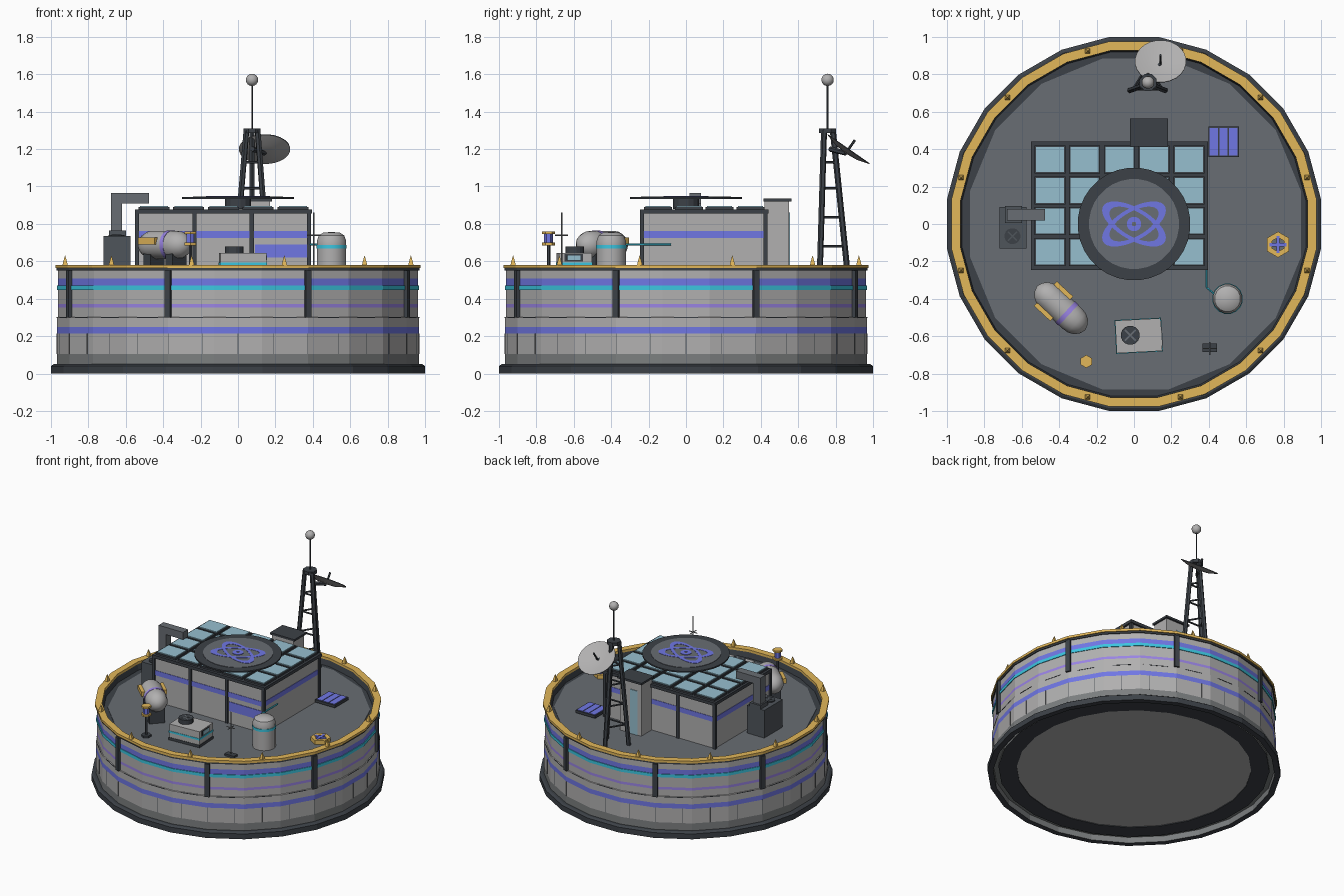
import bpy, bmesh
from math import sin, cos, pi, radians
from mathutils import Vector, Matrix

cube = bpy.data.objects.get("Cube")
if cube:
    bpy.data.objects.remove(cube, do_unlink=True)


def material(name, hex_code):
    rgb = [int(hex_code[i:i + 2], 16) / 255 for i in (0, 2, 4)]
    colour = [((c + 0.055) / 1.055) ** 2.4 for c in rgb] + [1]
    mat = bpy.data.materials.new(name)
    mat.use_nodes = True
    mat.diffuse_color = colour
    mat.node_tree.nodes["Principled BSDF"].inputs["Base Color"].default_value = colour
    return mat


WALL = material("wall grey", "b1b0b0")
DECK = material("deck grey", "686d73")
DARK = material("dark metal", "3c4147")
STEEL = material("steel", "4f555b")
GOLD = material("gold", "e2b75a")
BLUE = material("blue", "7077e4")
PURPLE = material("purple", "9a84e4")
CYAN = material("cyan", "3cc6e0")
GLASS = material("pale glass", "96bfcf")
CONCRETE = material("concrete", "7c7f80")
smooth_parts = []


def finish(name, bm, mats, loc=(0, 0, 0), rot=None):
    bmesh.ops.remove_doubles(bm, verts=bm.verts, dist=1e-5)
    bmesh.ops.recalc_face_normals(bm, faces=bm.faces)
    mesh = bpy.data.meshes.new(name)
    bm.to_mesh(mesh)
    bm.free()
    for mat in mats:
        mesh.materials.append(mat)
    ob = bpy.data.objects.new(name, mesh)
    bpy.context.collection.objects.link(ob)
    ob.matrix_world = Matrix.Translation(loc) @ (rot or Matrix())
    return ob


def lathe(name, profile, mats, n=24, loc=(0, 0, 0), rot=None, smooth=False):
    """Spin a profile of (radius, z); mats is one material or one per band."""
    bm = bmesh.new()
    grow = 1 / cos(pi / n)
    rings = []
    for r, z in profile:
        angles = [(i + 0.5) * 2 * pi / n for i in range(n)]
        rings.append([bm.verts.new((r * grow * cos(a), r * grow * sin(a), z)) for a in angles])
    bands = mats if isinstance(mats, list) else [mats] * (len(profile) - 1)
    slots = list(dict.fromkeys(bands))
    for low, high, mat in zip(rings, rings[1:], bands):
        for i in range(n):
            j = (i + 1) % n
            face = bm.faces.new((low[i], low[j], high[j], high[i]))
            face.material_index = slots.index(mat)
    bmesh.ops.dissolve_degenerate(bm, dist=1e-6, edges=bm.edges)
    ob = finish(name, bm, slots, loc, rot)
    if smooth:
        smooth_parts.append(ob)
    return ob


def disc(name, r, low, high, mat, n=16, x=0, y=0):
    return lathe(name, [(0, low), (r, low), (r, high), (0, high)], mat, n, (x, y, 0))


def ring(name, inner, outer, low, high, mat, n=24, x=0, y=0):
    profile = [(inner, low), (outer, low), (outer, high), (inner, high), (inner, low)]
    return lathe(name, profile, mat, n, (x, y, 0))


def box(name, xs, ys, zs, mat, angle=0):
    """Box from its ranges along x, y and z, turned about its own centre."""
    spans = (xs, ys, zs)
    bm = bmesh.new()
    bmesh.ops.create_cube(bm, size=1)
    bmesh.ops.scale(bm, vec=[b - a for a, b in spans], verts=bm.verts)
    centre = [(a + b) / 2 for a, b in spans]
    return finish(name, bm, [mat], centre, Matrix.Rotation(angle, 4, 'Z'))


def wall_plate(name, degrees, reach, width, depth, zs, mat):
    """Upright plate facing outwards at an angle around the wall."""
    a = radians(degrees)
    ob = box(name, (-width / 2, width / 2), (-depth / 2, depth / 2), zs, mat, a + pi / 2)
    ob.location.xy = reach * cos(a), reach * sin(a)


def fan(name, x, y, r, low, high, blades):
    """Round fan housing with a flat cross of blades on top."""
    disc(name, r, low, high, DARK, 16, x, y)
    for turn in (pi / 4, -pi / 4):
        box(name + "_blade", (x - r * 0.8, x + r * 0.8), (y - 0.004, y + 0.004), (high, high + 0.002), blades, turn)


def aim(direction):
    return Vector(direction).to_track_quat('Z', 'Y').to_matrix().to_4x4()


def rod(name, a, b, r, mat, n=6):
    span = Vector(b) - Vector(a)
    profile = [(0, 0), (r, 0), (r, span.length), (0, span.length)]
    return lathe(name, profile, mat, n, a, aim(span))


# Base ring with recessed underside, striped round wall and sunken deck
FLOOR = 0.525
lathe("base", [(0, 0.035), (0.8, 0.035), (0.8, 0.03), (0.925, 0.03), (0.925, 0.045), (0.96, 0.045),
               (0.96, 0), (1, 0), (1, 0.04), (0.985, 0.05), (0.9, 0.05)],
      [WALL, DARK, DARK, CONCRETE, CONCRETE, CONCRETE, DARK, DARK, DARK, DARK])
lathe("outer_wall",
      [(0.968, 0.05), (0.968, 0.105), (0.968, 0.215), (0.968, 0.25), (0.968, 0.3),
       (0.963, 0.303), (0.963, 0.353), (0.963, 0.372), (0.963, 0.447), (0.968, 0.447), (0.968, 0.47),
       (0.963, 0.47), (0.963, 0.507), (0.963, 0.55), (0.97, 0.55), (0.97, 0.565)],
      [CONCRETE, WALL, BLUE, WALL, WALL, WALL, PURPLE, WALL, CYAN, CYAN, CYAN, BLUE, WALL, DARK, DARK])
lathe("deck_edge", [(0.86, FLOOR - 0.004), (0.92, FLOOR - 0.004), (0.93, 0.566)], DARK)
disc("deck", 0.885, FLOOR - 0.02, FLOOR, DECK, 16, 0.008)
ring("rim", 0.928, 0.977, 0.563, 0.581, GOLD)

# Wall posts, rim spikes, joint dashes and lower panel seams
for i in range(8):
    wall_plate("wall_post", 22.5 + 45 * i, 0.968, 0.034, 0.04, (0.3, 0.55), DARK)
for i in range(12):
    a = radians(15 + 30 * i)
    lathe("rim_spike", [(0.014, 0), (0.01, 0.02), (0, 0.055)], GOLD, 4,
          (0.957 * cos(a), 0.957 * sin(a), 0.578))
for i in range(24):
    wall_plate("wall_joint", 15 * i, 0.968, 0.13, 0.004, (0.297, 0.301), DARK)
for i in range(32):
    # distance from the axis to the flat wall face at this angle
    degrees = 11.25 * i
    reach = 0.968 / cos(radians((degrees + 7.5) % 15 - 7.5))
    wall_plate("wall_seam", degrees, reach, 0.003, 0.003, (0.105, 0.215), STEEL)

# Main building with its stripes and columns
WEST, EAST, SOUTH, NORTH = -0.54, 0.38, -0.235, 0.425
box("building", (WEST, EAST), (SOUTH, NORTH), (FLOOR, 0.86), WALL)
box("building_stripe", (WEST - 0.003, EAST + 0.003), (SOUTH - 0.003, NORTH + 0.003), (0.725, 0.762), BLUE)
box("front_window", (0.09, 0.37), (SOUTH - 0.004, SOUTH), (0.62, 0.69), BLUE)
for i in range(4):
    x = WEST + (EAST - WEST) * i / 3
    for y in (SOUTH, NORTH):
        box("column", (x - 0.011, x + 0.011), (y - 0.01, y + 0.01), (FLOOR, 0.86), DARK)

# Roof frame and skylights on dark curbs
box("roof", (WEST - 0.01, EAST + 0.015), (SOUTH - 0.01, NORTH + 0.015), (0.855, 0.878), DARK)
for i in range(5):
    for j in range(4):
        x, y = WEST + 0.09 + 0.186 * i, SOUTH + 0.085 + 0.165 * j
        box("skylight_curb", (x - 0.083, x + 0.083), (y - 0.075, y + 0.075), (0.87, 0.89), DARK)
        box("skylight", (x - 0.075, x + 0.075), (y - 0.067, y + 0.067), (0.889, 0.897), GLASS)

# Landing pad with a painted marking of crossed ovals
disc("pad_support", 0.07, 0.88, 0.935, DARK)
disc("landing_pad", 0.3, 0.934, 0.944, DARK, 32)
disc("pad_surface", 0.24, 0.94, 0.947, DECK, 32)
for turn in (-30, 30):
    oval = ring("pad_marking_oval", 0.77, 1, 0, 0.002, BLUE, 32)
    oval.matrix_world = (Matrix.Translation((0, 0, 0.947)) @ Matrix.Rotation(radians(turn), 4, 'Z')
                         @ Matrix.Diagonal((0.19, 0.085, 1, 1)))
ring("pad_marking_centre", 0.012, 0.038, 0.946, 0.95, BLUE, 16)

# Stair hut behind the building
box("stair_hut", (-0.01, 0.17), (0.42, 0.55), (FLOOR, 0.92), WALL)
box("hut_roof", (-0.022, 0.182), (0.415, 0.565), (0.92, 0.935), DARK)
box("hut_door", (0.02, 0.08), (0.55, 0.555), (FLOOR, 0.86), GLASS)

# Ventilation unit and its bent duct
box("vent_unit", (-0.72, -0.575), (-0.13, 0.09), (FLOOR, 0.735), STEEL)
fan("vent_fan", -0.65, -0.065, 0.042, 0.73, 0.742, STEEL)
box("duct_collar", (-0.69, -0.6), (0.005, 0.095), (0.735, 0.765), STEEL)
box("duct_riser", (-0.68, -0.62), (0.02, 0.08), (0.765, 0.965), DECK)
box("duct_arm", (-0.62, -0.475), (0.02, 0.08), (0.91, 0.965), DECK)

# Capsule tank on a cradle with side rails
along, across = Vector((0.73, -0.68, 0)), Vector((0.68, 0.73, 0))
middle = Vector((-0.39, -0.45, 0.688))
half = [(0.03, 0.165), (0.055, 0.145), (0.07, 0.115)]
capsule = [(0, -0.175)] + [(r, -z) for r, z in half] + [(0.075, -0.08), (0.075, 0.03), (0.077, 0.03)]
capsule += [(0.077, 0.055), (0.075, 0.055), (0.075, 0.08)] + half[::-1] + [(0, 0.175)]
lathe("capsule_tank", capsule, [WALL] * 6 + [PURPLE] * 2 + [WALL] * 6, 16, middle, aim(along), True)
heading = -0.75
for side in (-1, 1):
    rail = box("capsule_rail", (-0.06, 0.06), (-0.012, 0.012), (-0.018, 0.018), GOLD, heading)
    rail.location = middle + across * 0.078 * side - along * 0.055 + Vector((0, 0, 0.02))
    leg = box("capsule_cradle", (-0.025, 0.025), (-0.055, 0.055), (FLOOR, 0.65), DARK, heading)
    leg.location.xy = (middle + along * 0.08 * side).xy

# Beacon lamp
lamp = dict(n=6, x=-0.255, y=-0.735)
disc("beacon_foot", 0.03, FLOOR, 0.54, DARK, **lamp)
disc("beacon_pole", 0.008, 0.54, 0.69, DARK, **lamp)
disc("beacon_tray", 0.03, 0.685, 0.7, GOLD, **lamp)
disc("beacon_light", 0.02, 0.7, 0.745, BLUE, **lamp)
disc("beacon_cap", 0.03, 0.745, 0.76, GOLD, **lamp)

# Generator with fan and side grille
tilt = radians(3)
box("generator", (-0.097, 0.147), (-0.685, -0.51), (FLOOR, 0.645), WALL, tilt)
box("generator_stripe", (-0.1, 0.15), (-0.688, -0.507), (0.58, 0.594), CYAN, tilt)
box("generator_skirt", (-0.1, 0.15), (-0.688, -0.507), (FLOOR, 0.545), DARK, tilt)
box("generator_grille", (0.145, 0.15), (-0.65, -0.55), (0.6, 0.638), DARK, tilt)
box("generator_screen", (0.148, 0.152), (-0.635, -0.565), (0.606, 0.632), GLASS, tilt)
fan("generator_fan", -0.02, -0.595, 0.05, 0.645, 0.678, DECK)

# Domed tank with supply pipe
lathe("domed_tank", [(0, FLOOR), (0.078, FLOOR), (0.078, 0.668), (0.081, 0.668), (0.081, 0.687),
                     (0.078, 0.687), (0.078, 0.71), (0.068, 0.738), (0.045, 0.753), (0, 0.757)],
      [WALL, WALL, CYAN, CYAN, CYAN, WALL, WALL, WALL, WALL], 16, (0.5, -0.4, 0), smooth=True)
bends = [(0.45, -0.39, 0.69), (0.388, -0.34, 0.69), (0.388, -0.08, 0.69)]
for a, b in zip(bends, bends[1:]):
    rod("supply_pipe", a, b, 0.005, CYAN)

# Small whip antenna
box("whip_base", (0.365, 0.445), (-0.685, -0.64), (FLOOR, 0.54), DARK)
rod("whip", (0.405, -0.665, FLOOR), (0.405, -0.665, 0.86), 0.003, CONCRETE)
rod("whip_bar", (0.37, -0.665, 0.74), (0.44, -0.665, 0.74), 0.003, CONCRETE)
rod("whip_cross_bar", (0.405, -0.7, 0.74), (0.405, -0.63, 0.74), 0.003, CONCRETE)

# Deck buoy ring and cross
ring("buoy_ring", 0.033, 0.06, FLOOR, 0.555, GOLD, 6, 0.77, -0.11)
for turn in (0, pi / 2):
    box("buoy_cross", (0.725, 0.815), (-0.119, -0.101), (0.53, 0.558), BLUE, turn)

# Solar panel
box("solar_frame", (0.397, 0.562), (0.358, 0.522), (0.54, 0.56), DARK)
box("solar_stand", (0.44, 0.52), (0.4, 0.48), (FLOOR, 0.54), DARK)
for i in range(3):
    x = 0.405 + 0.052 * i
    box("solar_cell", (x, x + 0.044), (0.366, 0.514), (0.557, 0.563), BLUE)

# Tripod mast with rungs, aerial and ball
feet = [Vector(p) for p in ((-0.02, 0.715, FLOOR), (0.165, 0.715, FLOOR), (0.075, 0.865, FLOOR))]
tops = [Vector(p) for p in ((0.045, 0.738, 1.3), (0.105, 0.738, 1.3), (0.075, 0.785, 1.3))]
for i in range(3):
    k = (i + 1) % 3
    rod("mast_leg", feet[i], tops[i], 0.014, DARK)
    for t in (0.2, 0.4, 0.6, 0.78):
        rod("mast_rung", feet[i].lerp(tops[i], t), feet[k].lerp(tops[k], t), 0.006, DARK)
disc("mast_cap", 0.045, 1.285, 1.31, DARK, 8, 0.075, 0.757)
rod("mast_aerial", (0.075, 0.757, 1.3), (0.075, 0.757, 1.55), 0.004, DARK)
ball = [(0.033 * sin(pi * i / 8), -0.033 * cos(pi * i / 8)) for i in range(9)]
lathe("aerial_ball", ball, WALL, 16, (0.075, 0.757, 1.57), smooth=True)

# Dish with thin dark lip and feed
facing, hub = Vector((0, 0.57, 0.82)), Vector((0.142, 0.866, 1.195))
lathe("dish", [(0, -0.022), (0.07, -0.016), (0.136, 0.004), (0.136, 0.008), (0.07, -0.009), (0, -0.014)],
      [WALL, WALL, DARK, WALL, WALL], 24, hub, aim(facing), True)
rod("dish_feed", hub - facing * 0.02, hub + facing * 0.065, 0.006, DARK)
rod("dish_arm", (0.078, 0.77, 1.2), hub - facing * 0.02, 0.012, DARK)

# Soft shading on the rounded parts
bpy.ops.object.select_all(action='DESELECT')
for ob in smooth_parts:
    ob.select_set(True)
bpy.context.view_layer.objects.active = smooth_parts[0]
bpy.ops.object.shade_smooth_by_angle(angle=radians(35))
